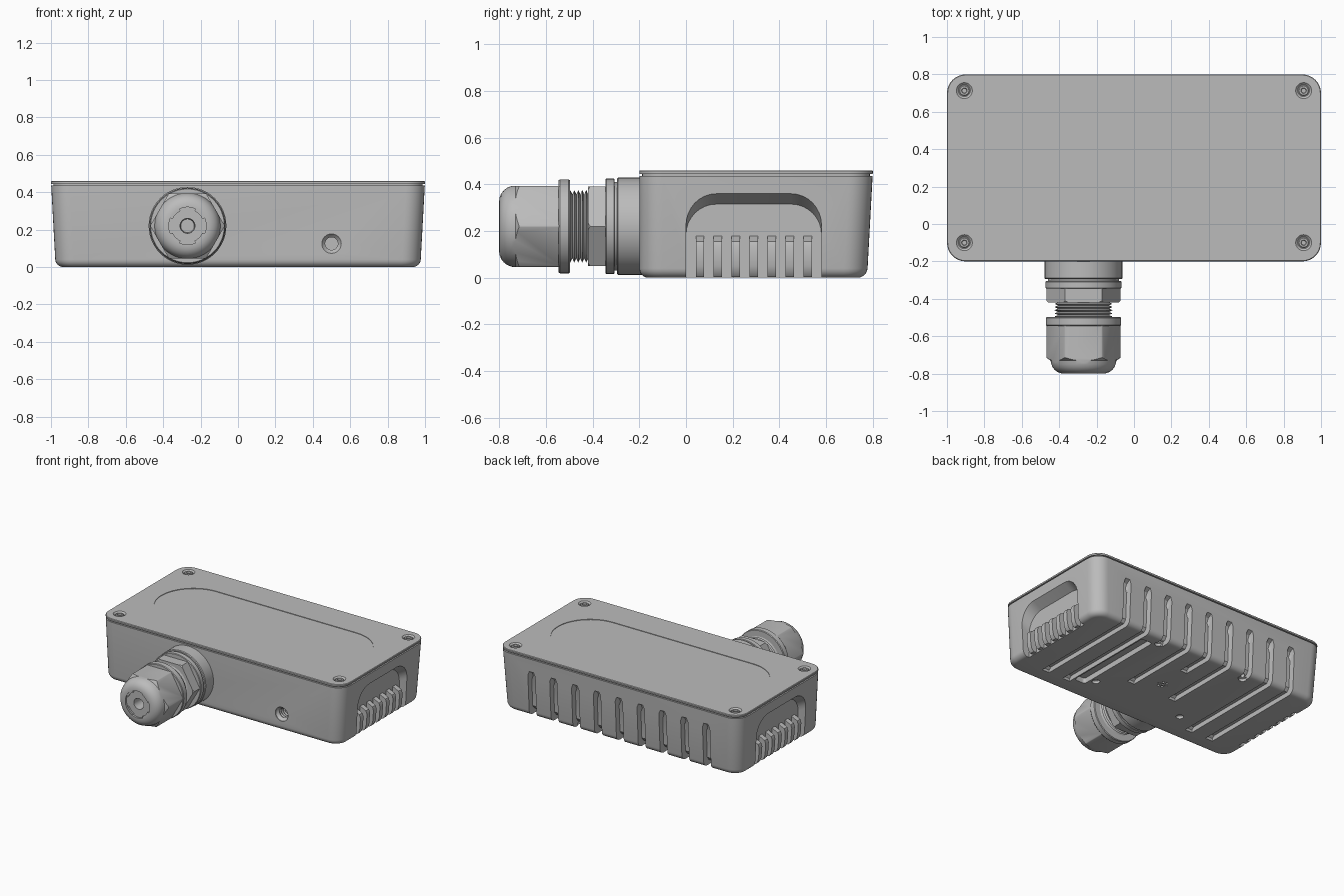
import bpy, bmesh
from math import sin, cos, pi, radians
from mathutils import Vector

cube = bpy.data.objects.get("Cube")
if cube:
    bpy.data.objects.remove(cube, do_unlink=True)

grey = bpy.data.materials.new("plain_grey")
grey.use_nodes = True
grey.diffuse_color = (0.5, 0.5, 0.5, 1)
grey.node_tree.nodes["Principled BSDF"].inputs["Base Color"].default_value = (0.5, 0.5, 0.5, 1)


def loft(name, rings):
    """Solid skinned through rings of equal length, capped at both ends."""
    bm = bmesh.new()
    loops = [[bm.verts.new(p) for p in ring] for ring in rings]
    for a, b in zip(loops, loops[1:]):
        for i in range(len(a)):
            j = (i + 1) % len(a)
            bm.faces.new((a[i], a[j], b[j], b[i]))
    bm.faces.new(loops[0][::-1])
    bm.faces.new(loops[-1])
    bmesh.ops.recalc_face_normals(bm, faces=bm.faces)
    mesh = bpy.data.meshes.new(name)
    bm.to_mesh(mesh)
    bm.free()
    mesh.materials.append(grey)
    obj = bpy.data.objects.new(name, mesh)
    bpy.context.collection.objects.link(obj)
    return obj


def lathe(name, profile, a, b, axis="Y", n=48):
    """Turned shape from (radius, position) pairs; a, b locate the axis."""
    rings = []
    for r, t in profile:
        ring = []
        for i in range(n):
            u, v = a + r * cos(2 * pi * i / n), b + r * sin(2 * pi * i / n)
            ring.append((u, t, v) if axis == "Y" else (u, v, t))
        rings.append(ring)
    return loft(name, rings)


def rounded_rect(x0, x1, y0, y1, r, z, n=8):
    corners = [(x1 - r, y1 - r), (x0 + r, y1 - r), (x0 + r, y0 + r), (x1 - r, y0 + r)]
    return [Vector((cx + r * cos((k + i / n) * pi / 2), cy + r * sin((k + i / n) * pi / 2), z))
            for k, (cx, cy) in enumerate(corners) for i in range(n + 1)]


def box_ring(z, inset=0.0):
    """Drafted outline of the enclosure at height z; the front stays upright."""
    grow = 0.025 * z / 0.46
    w = 0.975 + grow - inset
    return rounded_rect(-w, w, -0.2 + inset, 0.775 + grow - inset, 0.1 - inset, z)


def cut(target, cutters, operation="DIFFERENCE"):
    bpy.context.view_layer.objects.active = target
    for c in cutters:
        c.hide_render = True
        mod = target.modifiers.new("cut", "BOOLEAN")
        mod.operation, mod.solver, mod.object = operation, "EXACT", c
        bpy.ops.object.modifier_apply(modifier=mod.name)
        bpy.data.objects.remove(c, do_unlink=True)


parts = []

# Enclosure body: rounded lower edge, drafted walls, narrow neck under the lid
R = 0.04
rings = [box_ring(R * (1 - cos(t * pi / 10)), R * (1 - sin(t * pi / 10))) for t in range(6)]
rings += [box_ring(0.436), box_ring(0.436, 0.012), box_ring(0.445, 0.012)]
body = loft("enclosure_body", rings)
parts.append(body)
cutters = []

# Cooling grooves running down the back and under the base
reach = {0: 0.52, 1: 0.18, 2: 0.75, 3: -0.07, 4: -0.07}
for k in range(-4, 5):
    end = reach[abs(k)]
    rings = []
    for dx, drop in ((-0.03, 0.03), (-0.018, 0), (0.018, 0), (0.03, 0.03)):
        top = 0.34 - drop
        path = [(0.9, -0.1), (0.9, top), (0.795, top), (0.76, top - 0.02), (0.745, top - 0.05),
                (0.735, 0.06), (0.715, 0.035)]
        path += [(end + 0.02, 0.035), (end, 0.02), (end, -0.1)] if end < 0.7 else \
                [(0.7, 0.03), (0.69, 0.0), (0.69, -0.1)]
        rings.append([(0.18 * k + dx, y, z) for y, z in path])
    cutters.append(loft("groove_cutter", rings))

# Wide pocket in the base
cutters.append(loft("pocket_cutter", [rounded_rect(0.41, 0.5, -0.03, 0.68, 0.02, z) for z in (-0.1, 0.04)]))


# Arched recess in each end
def arch(x, top, r=0.13):
    pts = [(x, 0.0, -0.1)]
    pts += [(x, r - r * cos(t * pi / 16), top - r + r * sin(t * pi / 16)) for t in range(9)]
    return pts + [(px, 0.58 - py, pz) for px, py, pz in reversed(pts)]


for s in (1, -1):
    cutters.append(loft("recess_cutter", [arch(s * 0.925, 0.315), arch(s * 0.995, 0.36), arch(s * 1.1, 0.36)]))

# Threaded port on the front
thread = [(0.034 + 0.005 * (i % 2), -0.175 + 0.01 * i) for i in range(12)]
cutters.append(lathe("port_cutter", [(0.052, -0.25), (0.052, -0.195), (0.04, -0.18)] + thread, 0.5, 0.125, n=32))

# Mounting holes and vent holes in the base
for x in (0.37, -0.37):
    for y in (0.04, 0.7):
        cutters.append(lathe("mount_cutter", [(0.027, -0.05), (0.027, 0.02), (0.015, 0.025), (0.015, 0.08)],
                             x, y, "Z", 24))
cutters.append(lathe("vent_cutter", [(0.009, -0.05), (0.009, 0.04)], 0, 0.3, "Z", 12))
for i in range(6):
    cutters.append(lathe("vent_cutter", [(0.009, -0.05), (0.009, 0.04)],
                         0.03 * cos(i * pi / 3), 0.3 + 0.03 * sin(i * pi / 3), "Z", 12))
cut(body, cutters)

# Upright fins inside the end recesses
fin_profile = [(0.91, 0.005), (0.95, 0.003), (0.966, 0.02), (0.975, 0.05), (0.981, 0.13), (0.972, 0.155), (0.91, 0.185)]
for s, side in ((1, "left"), (-1, "right")):
    for i in range(7):
        y = 0.06 + i * 0.0767
        parts.append(loft(f"{side}_fin_{i + 1}", [[(s * x, y + d, z) for x, z in fin_profile] for d in (-0.018, 0.018)]))

# Lid with a shallow label area and counterbored corners
lid = loft("lid", [box_ring(0.445), box_ring(0.456), box_ring(0.46, 0.004)])
parts.append(lid)
cutters = [loft("label_cutter", [rounded_rect(-0.845, 0.845, 0.035, 0.57, 0.267, z, 16) for z in (0.456, 0.5)])]
screws = [(x, y) for x in (-0.907, 0.907) for y in (-0.1, 0.713)]
for x, y in screws:
    cutters.append(lathe("bore_cutter", [(0.032, 0.43), (0.032, 0.45), (0.045, 0.462), (0.045, 0.5)], x, y, "Z", 32))
cut(lid, cutters)

# Corner screws with a socket
for i, (x, y) in enumerate(screws):
    parts.append(lathe(f"lid_screw_{i + 1}", [(0.028, 0.44), (0.028, 0.452), (0.024, 0.456),
                                              (0.015, 0.456), (0.012, 0.446)], x, y, "Z", 24))

# Cable gland, stacked along its axis
gx, gz = -0.27, 0.22
parts.append(lathe("gland_collar", [(0.208, -0.18), (0.208, -0.29), (0.203, -0.295), (0.19, -0.295),
                                    (0.19, -0.31)], gx, gz))
parts.append(lathe("gland_washer", [(0.2, -0.305), (0.204, -0.309), (0.204, -0.341), (0.2, -0.345)], gx, gz))
nut = lathe("gland_nut", [(0.197, -0.34), (0.197, -0.42)], gx, gz, n=6)
cut(nut, [lathe("nut_cutter", [(0.25, -0.33), (0.21, -0.395), (0.18, -0.43)], gx, gz)], "INTERSECT")
parts.append(nut)
turns = [(0.155 - 0.018 * (i % 2), -0.41 - 0.0085 * i) for i in range(12)]
parts.append(lathe("gland_thread", turns, gx, gz))
parts.append(lathe("cap_flange", [(0.14, -0.497), (0.197, -0.497), (0.201, -0.502), (0.201, -0.54), (0.197, -0.545),
                                  (0.14, -0.545)], gx, gz))

# Hexagonal cap with a domed end and a recessed seal
cap = lathe("gland_cap", [(0.2, -0.535), (0.2, -0.85)], gx, gz, n=6)
dome = [(0.198, -0.53), (0.198, -0.715), (0.176, -0.73)]
dome += [(0.106 + 0.068 * cos(t * pi / 12), -0.732 - 0.068 * sin(t * pi / 12)) for t in range(1, 7)]
dome += [(0.1, -0.8), (0.1, -0.785), (0.04, -0.785), (0.036, -0.7)]
cut(cap, [lathe("dome_cutter", dome, gx, gz)], "INTERSECT")
parts.append(cap)

# Four tabs around the seal opening
for k in range(4):
    mid = pi / 4 + k * pi / 2
    arc = [mid + d * 0.35 for d in (-1, -0.5, 0, 0.5, 1)]
    outline = [(0.105, a) for a in arc] + [(0.088, a) for a in reversed(arc)]
    parts.append(loft(f"seal_tab_{k + 1}", [[(gx + r * cos(a), y, gz + r * sin(a)) for r, a in outline]
                                            for y in (-0.78, -0.797)]))

# Smooth curved walls, keep crisp edges
bpy.ops.object.select_all(action="DESELECT")
for obj in parts:
    obj.select_set(True)
bpy.context.view_layer.objects.active = body
bpy.ops.object.shade_smooth_by_angle(angle=radians(30))
